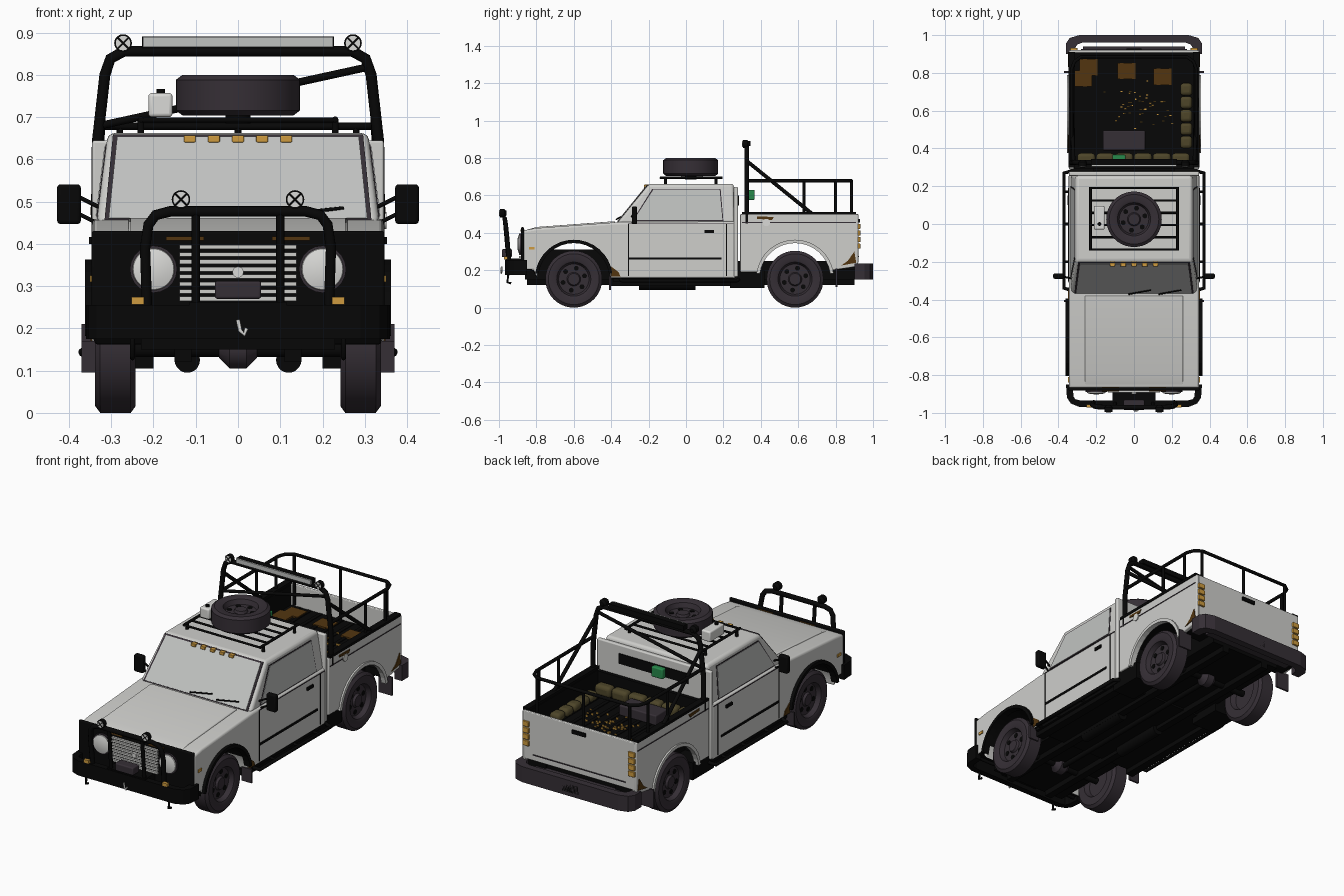
import bpy, bmesh, math, random
from mathutils import Vector

if "Cube" in bpy.data.objects:
    bpy.data.objects.remove(bpy.data.objects["Cube"])
random.seed(4)

def mat(name, r, g, b):
    m = bpy.data.materials.new(name)
    m.diffuse_color = (r, g, b, 1)
    m.use_nodes = True
    m.node_tree.nodes["Principled BSDF"].inputs["Base Color"].default_value = m.diffuse_color
    return m

BODY = mat("off_white_paint", .62, .62, .60)
GLASS = mat("pale_grey_glass", .53, .54, .53)
BLACK = mat("black_metal", .0022, .0022, .0022)
TYRE = mat("dark_rubber", .036, .028, .036)
AMBER = mat("amber_lens", .62, .33, .05)
RUST = mat("rust_brown", .085, .036, .005)
GREEN = mat("green_box", .02, .25, .07)
OLIVE = mat("olive_canvas", .075, .06, .022)
LAMP = mat("lamp_white", .70, .70, .68)

def place(axis, a, u, v):
    return {'x': (a, u, v), 'y': (u, a, v), 'z': (u, v, a)}[axis]

def finish(name, bm, m, bevel=0, smooth=False, under=None):
    bmesh.ops.recalc_face_normals(bm, faces=bm.faces)
    me = bpy.data.meshes.new(name)
    me.materials.append(m)
    if under:  # downward faces take the second colour
        me.materials.append(under)
        for f in bm.faces:
            f.normal_update()
            f.material_index = int(f.normal.z < -.3)
    bm.to_mesh(me)
    bm.free()
    ob = bpy.data.objects.new(name, me)
    bpy.context.collection.objects.link(ob)
    if bevel:
        mod = ob.modifiers.new("bevel", 'BEVEL')
        mod.width, mod.segments, mod.limit_method = bevel, 3, 'ANGLE'
    if smooth or bevel:
        bpy.ops.object.select_all(action='DESELECT')
        ob.select_set(True)
        bpy.context.view_layer.objects.active = ob
        bpy.ops.object.shade_smooth_by_angle(angle=math.radians(35))
    return ob

def loft(name, A, B, m, bevel=0, **kw):
    bm = bmesh.new()
    a, b = [bm.verts.new(p) for p in A], [bm.verts.new(p) for p in B]
    bm.faces.new(a), bm.faces.new(b[::-1])
    for i in range(len(a)):
        j = (i + 1) % len(a)
        bm.faces.new((a[i], b[i], b[j], a[j]))
    return finish(name, bm, m, bevel, **kw)

def prism(name, pts, lo, hi, m, axis='x', bevel=0, **kw):
    return loft(name, [place(axis, lo, *p) for p in pts], [place(axis, hi, *p) for p in pts], m, bevel, **kw)

def box(name, x0, x1, y0, y1, z0, z1, m, bevel=0):
    return prism(name, [(x0, y0), (x1, y0), (x1, y1), (x0, y1)], z0, z1, m, 'z', bevel)

def plate(name, corners, out, t0, t1, m):
    c = [Vector(p) for p in corners]
    n = (c[1] - c[0]).cross(c[2] - c[0]).normalized()
    n = n if n.dot(Vector(out)) > 0 else -n
    return loft(name, [p + n * t0 for p in c], [p + n * t1 for p in c], m)

def lathe(name, prof, loc, axis, m, n=32):
    bm = bmesh.new()
    rings = [[bm.verts.new(Vector(loc) + Vector(place(axis, a, r * math.cos(k * math.tau / n), r * math.sin(k * math.tau / n))))
              for k in range(n)] for a, r in prof]
    for p, q in zip(rings, rings[1:]):
        for k in range(n):
            bm.faces.new((p[k], p[k - 1], q[k - 1], q[k]))
    bm.faces.new(rings[0]), bm.faces.new(rings[-1])
    return finish(name, bm, m, smooth=True)

def disc(name, loc, axis, r, h, m, n=20):
    return lathe(name, [(-h / 2, r), (h / 2, r)], loc, axis, m, n)

def tube(name, pts, r, m=BLACK):
    cu = bpy.data.curves.new(name, 'CURVE')
    cu.dimensions, cu.bevel_depth, cu.bevel_resolution, cu.use_fill_caps = '3D', r, 2, True
    sp = cu.splines.new('POLY')
    sp.points.add(len(pts) - 1)
    for p, c in zip(sp.points, pts):
        p.co = (*c, 1)
    tmp = bpy.data.objects.new(name, cu)
    me = bpy.data.meshes.new_from_object(tmp)
    bpy.data.objects.remove(tmp)
    me.materials.clear()
    me.materials.append(m)
    ob = bpy.data.objects.new(name, me)
    bpy.context.collection.objects.link(ob)
    return ob

def mirrored(pts):  # half path on +x, continued on -x
    return pts + [(-p[0], *p[1:]) for p in pts[::-1]]

def arc(cy, cz, r, a0=0, a1=180, n=16):
    return [(cy + r * math.cos(math.radians(a0 + (a1 - a0) * i / n)), cz + r * math.sin(math.radians(a0 + (a1 - a0) * i / n))) for i in range(n + 1)]

FY, RY, S = -.60, .583, (1, -1)

# front body with wheel arches, and cab upper
prism("front_body", [(-.87, .2), (-.87, .413), (-.80, .425), (-.36, .457), (.265, .46), (.265, .155)]
      + arc(FY, .155, .195) + [(-.82, .2)], -.345, .345, BODY, bevel=.014, under=BLACK)
prism("hood_panel", [(-.865, .412), (-.80, .431), (-.38, .462), (-.38, .44), (-.865, .40)], -.26, .26, BODY, bevel=.006)
loft("cab_upper", [(x, y, .45) for x, y in ((-.335, -.37), (.335, -.37), (.335, .265), (-.335, .265))],
     [(x, y, .662) for x, y in ((-.308, -.198), (.308, -.198), (.308, .255), (-.308, .255))], BODY, .016)
box("cab_back", -.345, .345, .255, .278, .165, .645, BODY, .006)
box("rear_window_mesh", -.21, .21, .277, .283, .545, .60, BLACK)

# glazing: dark frame plate under a pale glass plate
def screen(x0, x1, z0, z1):
    fy = lambda z: -.37 + .811 * (z - .45)
    return [(-x0, fy(z0), z0), (x0, fy(z0), z0), (x1, fy(z1), z1), (-x1, fy(z1), z1)]
plate("windscreen_frame", screen(.316, .296, .453, .657), (0, -1, 1), -.004, .003, TYRE)
plate("windscreen", screen(.306, .286, .458, .650), (0, -1, 1), 0, .006, GLASS)
for s in S:
    sx = lambda z: s * (.335 - .127 * (z - .45))
    win = lambda e: [(sx(z), y, z) for y, z in ((-.28 - 1.6 * e, .467 - e), (.195 + e, .467 - e), (.18 + e, .63 + e), (-.175 - e, .63 + e))]
    plate("side_window_frame", win(.005), (s, 0, 0), -.003, .002, TYRE)
    plate("side_window", win(0), (s, 0, 0), 0, .004, GLASS)
    # door seams, trim strip, handle
    for y in (-.31, .215):
        box("door_seam", s * .34, s * .3465, y, y + .005, .17, .45, BLACK)
    box("door_strip", s * .34, s * .349, -.305, .19, .256, .268, BLACK)
    box("door_handle", s * .34, s * .353, .10, .15, .40, .416, BLACK)
    box("belt_line", s * .33, s * .347, -.31, .255, .446, .450, TYRE)
    # mirrors and wipers
    box("mirror", s * .372, s * .428, -.29, -.262, .447, .541, BLACK, .008)
    for z in (.475, .515):
        tube("mirror_arm", [(s * .325, -.29, z - .03), (s * .385, -.276, z)], .005)
    tube("wiper", [(s * .08 + .05, -.372, .472), (s * .08 + .17, -.35, .485)], .004)

# front panel, grille and lamps
box("front_panel", -.347, .347, -.882, -.866, .19, .43, BLACK, .006)
for i in range(8):
    z = .265 + i * .0175
    box("grille_slat", -.138, .138, -.893, -.880, z, z + .010, BODY)
disc("grille_badge_disc", (0, -.895, .333), 'y', .013, .008, LAMP)
for s in S:
    disc("headlamp_ring", (s * .2, -.884, .34), 'y', .056, .012, TYRE)
    lathe("headlamp", [(0, .05), (-.007, .048), (-.012, .03), (-.014, .008)], (s * .2, -.888, .34), 'y', LAMP)
    box("front_indicator", s * .222, s * .252, -.972, -.955, .257, .274, AMBER)
    box("side_indicator", s * .34, s * .35, -.84, -.81, .31, .325, AMBER)
    box("rust_hood_edge", s * .08, s * .17, -.886, -.864, .408, .418, RUST)

# front bumper, bull bar, winch
U = lambda pts: mirrored(pts[0]) + mirrored(pts[1])[::-1]
prism("front_bumper", U([[(.36, -.85), (.355, -.92), (.335, -.95), (.29, -.968)], [(.325, -.85), (.32, -.915), (.31, -.928), (.28, -.935)]]),
      .175, .255, BLACK, 'z')
box("winch_tray", -.115, .115, -.965, -.88, .20, .262, BLACK)
box("winch", -.055, .055, -.985, -.93, .27, .312, TYRE, .006)
tube("tow_hook", [(0, -.985, .22), (.005, -.988, .195), (.015, -.988, .185), (.02, -.985, .20)], .005, LAMP)
tube("bull_bar", mirrored([(.215, -.945, .24), (.22, -.958, .39), (.212, -.964, .445), (.195, -.968, .468), (.16, -.97, .477)]), .013)
for s in S:
    tube("bull_bar_upright", [(s * .1, -.95, .25), (s * .1, -.97, .475)], .010)
    tube("shackle", [(s * .25, -.95, .18), (s * .25, -.955, .135), (s * .25, -.935, .13)], .006)

def spot(x, y, z, r):
    lathe("spot_lamp_shell", [(-.015, r), (.008, r), (.02, r * .5)], (x, y, z), 'y', BLACK, 20)
    disc("spot_lamp_lens", (x, y - .0155, z), 'y', r * .82, .004, LAMP)
    for a in (-1, 1):
        tube("spot_lamp_cross", [(x - r * .6, y - .018, z - a * r * .6), (x + r * .6, y - .018, z + a * r * .6)], .002)
for s in S:
    spot(s * .135, -.979, .505, .022)
    spot(s * .272, .32, .875, .021)

# wheels
def wheel(name, loc, axis, s, r=.152):
    k = r / .15
    prof = [(.03, .02), (.03, .03), (.018, .036), (.018, .08), (.043, .09), (.048, .1), (.048, .134), (.036, .15),
            (-.036, .15), (-.048, .134), (-.048, .09), (-.02, .08), (-.02, .02)]
    lathe(name, [(a * s, q * k) for a, q in prof], loc, axis, TYRE, 40)
    for i in range(6):
        a = i * math.tau / 6 + .3
        p = Vector(loc) + Vector(place(axis, .019 * s, .06 * math.cos(a), .06 * math.sin(a)))
        disc(name + "_rim_hole", p, axis, .013, .004, BLACK, 12)
for s in S:
    for y in (FY, RY):
        wheel("wheel", (s * .29, y, .152), 'x', s)
    # arch flares, mud flaps, side steps
    for y, m, x in ((FY, BLACK, .362), (RY, BODY, .354)):
        prism("arch_flare", arc(y, .155, .208, 8, 172) + arc(y, .155, .190, 172, 8), s * .325, s * x, m)
    box("front_mud_flap", s * .31, s * .37, -.412, -.402, .095, .17, TYRE)
    box("rear_mud_flap", s * .29, s * .37, .80, .81, .11, .21, TYRE)
    tube("side_step", [(s * .33, -.35, .15), (s * .37, -.34, .143), (s * .37, .27, .143), (s * .33, .28, .15)], .010)
    for y in (-.2, 0, .17):
        tube("step_bracket", [(s * .28, y, .15), (s * .37, y, .143)], .007)

# underbody
box("engine_bay", -.23, .23, -.86, -.38, .15, .31, BLACK)
box("cab_floor", -.338, .338, -.39, .27, .14, .17, BLACK)
box("rear_chassis", -.215, .215, .27, .90, .15, .25, BLACK)
lathe("drive_shaft", [(FY, .014), (RY, .014)], (0, 0, .135), 'y', BLACK, 12)
for s in S:
    box("sill", s * .28, s * .325, -.40, .24, .115, .15, BLACK)
    box("side_tank", s * .2, s * .335, .235, .42, .105, .20, BLACK)
    box("frame_rail", s * .11, s * .15, -.85, .90, .12, .16, BLACK)
    box("rear_corner_floor", s * .21, s * .325, .79, .91, .20, .24, BLACK)
    disc("exhaust_can", (s * .12, -.1, .125), 'y', .03, .3, BLACK)
for y in (FY, RY):
    disc("axle", (0, y, .15), 'x', .018, .5, BLACK)
    lathe("differential", [(-.045, .02), (-.02, .045), (.02, .045), (.045, .02)], (0, y, .15), 'x', TYRE, 16)

# cargo bed with a high floor above the wheels
Z = .385
box("bed_floor", -.318, .318, .30, .91, Z - .022, Z, BLACK)
for i in range(9):
    box("bed_floor_rib", -.27 + i * .065, -.25 + i * .065, .32, .90, Z, Z + .004, BLACK)
box("bed_front_wall", -.335, .335, .295, .315, .19, .49, BLACK)
box("tailgate", -.335, .335, .905, .922, .24, .50, BODY, .004)
box("tailgate_handle", -.04, .04, .92, .93, .455, .475, BLACK)
box("tailgate_rib", -.28, .28, .92, .926, .27, .275, TYRE)
for s in S:
    prism("bed_side", [(.29, .19), (.29, .5), (.92, .5), (.92, .22), (.785, .2)] + arc(RY, .155, .195, 13, 167) + [(.38, .19)],
          s * .318, s * .345, BODY, bevel=.005)
    box("bed_side_liner", s * .312, s * .319, .31, .905, .365, .495, BLACK)
    box("bed_crease", s * .34, s * .3475, .30, .91, .452, .457, TYRE)
    box("bed_top_rail", s * .312, s * .348, .30, .91, .498, .512, BLACK)
    for i in range(4):
        box("tail_lamp", s * .30, s * .338, .915, .932, .315 + i * .035, .343 + i * .035, AMBER, .003)
    plate("rust_patch", [(s * .345, y, z) for y, z in ((.83, .225), (.91, .24), (.90, .30), (.865, .25))], (s, 0, 0), 0, .004, RUST)
    plate("rust_patch_top", [(s * .345, y, z) for y, z in ((.38, .475), (.46, .468), (.47, .485), (.38, .487))], (s, 0, 0), 0, .004, RUST)
    plate("rust_patch_front", [(s * .345, y, z) for y, z in ((-.40, .165), (-.35, .165), (-.36, .19), (-.40, .22))], (s, 0, 0), 0, .004, RUST)
disc("fuel_cap", (.346, .43, .455), 'x', .02, .01, LAMP)
prism("rear_bumper", U([[(.36, .90), (.36, .955), (.34, .985), (.29, 1.0)], [(.315, .90), (.31, .935), (.30, .95), (.27, .962)]]),
      .15, .235, TYRE, 'z')
box("rear_step", -.27, .27, .90, .94, .17, .21, TYRE)
box("rear_plate", -.05, .05, .995, 1.0, .17, .215, BLACK)

# roll hoop, light bar, bed rails
tube("roll_hoop", mirrored([(.335, .325, .45), (.333, .325, .64), (.315, .325, .80), (.302, .325, .838), (.27, .325, .856)]), .013)
tube("hoop_brace", [(-.325, .325, .68), (.315, .325, .82)], .009)
box("light_bar", -.227, .227, .312, .345, .864, .891, BLACK)
box("light_bar_lens", -.225, .225, .305, .313, .866, .890, GLASS)
tube("bed_rail", mirrored([(.33, .33, .678), (.33, .82, .678), (.315, .86, .678), (.28, .885, .678)]), .009)
tube("rear_rail_middle_post", [(0, .885, .38), (0, .885, .678)], .008)
for s in S:
    tube("hoop_stay", [(s * .32, .33, .78), (s * .332, .67, .505)], .010)
    for x, y in ((.33, .63), (.33, .80), (.28, .885)):
        tube("rail_post", [(s * x, y, .40), (s * x, y, .678)], .008)

# bed cargo
box("green_case", -.115, -.045, .335, .367, .575, .63, GREEN, .006)
box("cargo_box", -.165, .06, .39, .495, Z, Z + .055, TYRE, .006)
for x, y in ((-.24, .83), (-.04, .81), (.15, .78), (-.27, .77)):
    box("rusty_board", x - .048, x + .048, y - .043, y + .043, Z, Z + .009, RUST)
for i in range(5):
    box("side_sandbag", .245, .308, .40 + i * .07, .466 + i * .07, Z, Z + .045, OLIVE, .018)
for i in range(6):
    box("front_sandbag", -.30 + i * .1, -.205 + i * .1, .318, .375, Z, Z + .06, OLIVE, .018)
for i in range(45):
    x, y = random.gauss(.02, .09), random.gauss(.62, .06)
    box("loose_casing", x, x + .012, y, y + .006, Z, Z + .009, AMBER)

# roof rack, spare wheel, can, marker lights
for s in S:
    tube("rack_side", [(s * .23, -.14, .695), (s * .23, .195, .695)], .007)
    for y in (-.11, .16):
        tube("rack_foot", [(s * .23, y, .65), (s * .23, y, .695)], .008)
for i in range(6):
    y = -.135 + i * .065
    tube("rack_bar", [(-.232, y, .693), (.232, y, .693)], .006)
wheel("spare_wheel", (0, .025, .752), 'z', 1, .147)
disc("spare_mount", (0, .025, .71), 'z', .03, .05, BLACK)
box("fuel_can", -.212, -.155, -.03, .095, .70, .757, LAMP, .008)
disc("can_cap", (-.183, 0, .76), 'z', .01, .012, BLACK)
for i in range(-2, 3):
    box("roof_marker", i * .057 - .014, i * .057 + .014, -.225, -.195, .640, .657, AMBER, .003)
